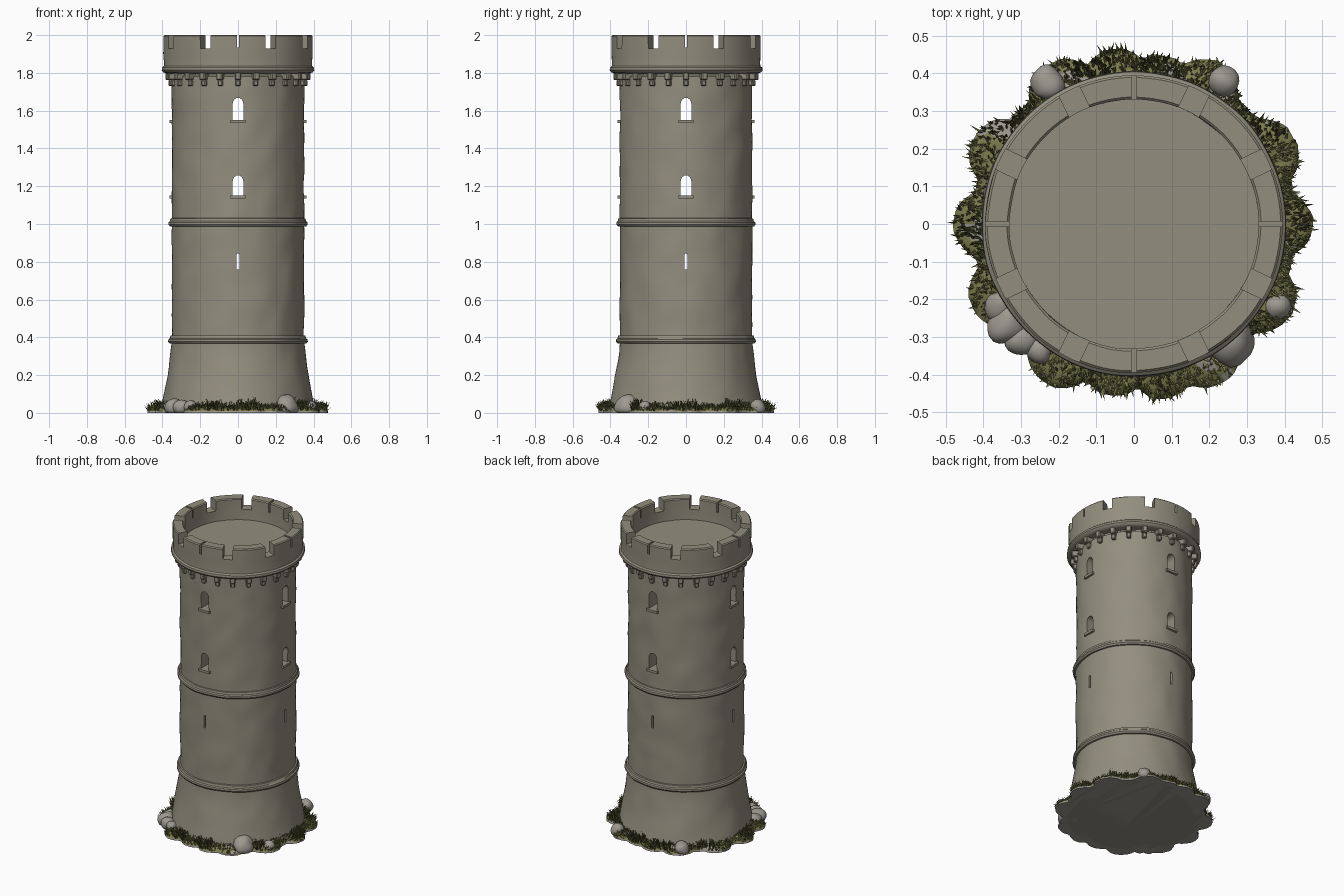
import bpy, bmesh, random
from math import sin, cos, pi, radians, sqrt, degrees
from mathutils import Vector, Matrix, noise

random.seed(4)
if "Cube" in bpy.data.objects:
    bpy.data.objects.remove(bpy.data.objects["Cube"])


def material(name, rgb):
    m = bpy.data.materials.new(name)
    m.use_nodes = True
    m.diffuse_color = (*rgb, 1)
    m.node_tree.nodes["Principled BSDF"].inputs["Base Color"].default_value = (*rgb, 1)
    return m


stone = material("warm grey stone", (0.29, 0.27, 0.21))
rock = material("pale rock", (0.34, 0.32, 0.28))
moss = material("olive moss", (0.20, 0.20, 0.075))
grass = material("dark grass", (0.105, 0.11, 0.035))


def finish(name, bm, mats, smooth=35):
    bmesh.ops.recalc_face_normals(bm, faces=bm.faces)
    mesh = bpy.data.meshes.new(name)
    bm.to_mesh(mesh)
    bm.free()
    for m in mats:
        mesh.materials.append(m)
    ob = bpy.data.objects.new(name, mesh)
    bpy.context.collection.objects.link(ob)
    if smooth:
        bpy.ops.object.select_all(action="DESELECT")
        bpy.context.view_layer.objects.active = ob
        ob.select_set(True)
        bpy.ops.object.shade_smooth_by_angle(angle=radians(smooth))
    return ob


def lathe(name, profile, ring=False, segs=120, wear=0.0):
    """Revolve (radius, z) points; a ring joins its ends, otherwise they are capped."""
    bm = bmesh.new()
    rows = []
    for r, z in profile:
        row = []
        for i in range(segs):
            a = 2 * pi * i / segs
            d = Vector((cos(a), sin(a), 0))
            rr = r + wear * noise.noise(d * 3 + Vector((0, 0, z * 8)))
            row.append(bm.verts.new(d * rr + Vector((0, 0, z))))
        rows.append(row)
    pairs = list(zip(rows, rows[1:])) + ([(rows[-1], rows[0])] if ring else [])
    for lo, hi in pairs:
        for i in range(segs):
            j = (i + 1) % segs
            bm.faces.new((lo[i], lo[j], hi[j], hi[i]))
    if not ring:
        bm.faces.new(rows[0])
        bm.faces.new(rows[-1])
    return finish(name, bm, [stone])


def box(bm, lo, hi, turn=0.0):
    """Box between two corners, turned about the tower axis."""
    lo, hi = Vector(lo), Vector(hi)
    m = Matrix.Rotation(turn, 4, "Z") @ Matrix.Translation((lo + hi) / 2)
    bmesh.ops.create_cube(bm, size=1, matrix=m @ Matrix.Diagonal((*(hi - lo), 1)))


def cut(target, cutter):
    cutter.hide_render = True
    mod = target.modifiers.new("openings", "BOOLEAN")
    mod.object = cutter
    mod.solver = "EXACT"
    bpy.context.view_layer.objects.active = target
    bpy.ops.object.modifier_apply(modifier=mod.name)
    bpy.data.objects.remove(cutter)


# Shaft with flared foot
flare = [(0.35 + 0.062 * (1 - z / 0.38) ** 1.3, z) for z in [0.38 * i / 8 for i in range(8)]]
upper = [(0.35, 0.38 + (1.78 - 0.38) * i / 30) for i in range(31)]
shaft = lathe("tower_shaft", flare + upper + [(0.335, 1.79), (0.335, 1.86)], wear=0.006)

# String courses
for name, z, r in (("lower_band", 0.385, 0.362), ("middle_band", 1.005, 0.36)):
    lathe(name, [(0.33, z - 0.02), (r, z - 0.018), (r + 0.008, z - 0.008), (r + 0.007, z + 0.004),
                 (r, z + 0.01), (r - 0.003, z + 0.024), (0.33, z + 0.03)], True, wear=0.006)

# Arched windows and arrow slits running through on both axes
windows = [(1.55, 0.118, 0.028), (1.15, 0.108, 0.028), (0.76, 0.085, 0.007)]
for z, h, w in windows:
    for turn in (0, pi / 2):
        bm = bmesh.new()
        spring = z + h - w * 1.15
        pts = [(-w, z), (w, z)] + [(w * cos(t * pi / 8), spring + w * 1.15 * sin(t * pi / 8))
                                   for t in range(9)]
        f = bm.faces.new([bm.verts.new((x, -0.6, zz)) for x, zz in pts])
        ext = bmesh.ops.extrude_face_region(bm, geom=[f])
        tops = [v for v in ext["geom"] if isinstance(v, bmesh.types.BMVert)]
        bmesh.ops.translate(bm, verts=tops, vec=(0, 1.2, 0))
        bmesh.ops.rotate(bm, verts=bm.verts, matrix=Matrix.Rotation(turn, 3, "Z"))
        cut(shaft, finish("window_cutter", bm, [stone], 0))

# Window sills
bm = bmesh.new()
for z, h, w in windows[:2]:
    for k in range(4):
        box(bm, (-0.04, -0.362, z - 0.016), (0.04, -0.33, z), k * pi / 2)
finish("window_sills", bm, [stone], 0)

# Corbels: two stacked steps each
bm = bmesh.new()
for k in range(24):
    box(bm, (-0.016, -0.384, 1.762), (0.016, -0.33, 1.81), k * pi / 12)
    box(bm, (-0.013, -0.368, 1.73), (0.013, -0.33, 1.763), k * pi / 12)
corbels = finish("corbels", bm, [stone], 0)
bev = corbels.modifiers.new("worn edges", "BEVEL")
bev.width = 0.005

# Parapet wall with a rounded lower moulding
parapet = lathe("parapet", [(0.325, 1.8), (0.375, 1.795), (0.397, 1.803), (0.405, 1.814), (0.403, 1.828),
                            (0.393, 1.836), (0.392, 1.85), (0.395, 1.9), (0.395, 1.994), (0.389, 2.0),
                            (0.337, 2.0), (0.331, 1.994), (0.331, 1.86)], True, wear=0.003)

# Crenels: two per quarter, plus a thin slit on each axis
bm = bmesh.new()
for k in range(4):
    box(bm, (-0.006, -0.5, 1.935), (0.006, -0.25, 2.1), k * pi / 2)
    for off in (26, 64):
        box(bm, (-0.03, -0.5, 1.93), (0.03, -0.25, 2.1), k * pi / 2 + radians(off))
cut(parapet, finish("crenel_cutter", bm, [stone], 0))

# Ground skirt: lobed outline made of overlapping clumps (angle, distance, size)
lobes = [(a, 0.385, 0.098) for a in (28, 62, 118, 152, 208, 241, 299, 330)]
lobes += [(0, 0.385, 0.09), (180, 0.39, 0.09), (97, 0.38, 0.09), (80, 0.37, 0.085),
          (262, 0.37, 0.09), (281, 0.38, 0.09)]


def reach(a):
    best = 0.43
    for deg, dist, size in lobes:
        d = a - radians(deg)
        q = size ** 2 - (dist * sin(d)) ** 2
        if q > 0 and cos(d) > 0:
            best = max(best, dist * cos(d) + sqrt(q))
    return best + 0.006 * noise.noise((cos(a) * 14, sin(a) * 14, 0))


def hump(a, t):
    """Skirt height; t runs from the rim (0) to the wall (1)."""
    n = noise.noise((cos(a) * 7, sin(a) * 7, t * 1.5))
    return 0.010 + (0.035 + 0.018 * n) * sqrt(t)


bm = bmesh.new()
segs, steps = 180, 6
rows = []
for s in range(-1, steps + 1):
    t = max(s, 0) / steps
    row = []
    for i in range(segs):
        a = 2 * pi * i / segs
        r = reach(a) * (1 - t) + 0.37 * t
        row.append(bm.verts.new((r * cos(a), r * sin(a), 0 if s < 0 else hump(a, t))))
    rows.append(row)
for s, (lo, hi) in enumerate(zip(rows, rows[1:])):
    for i in range(segs):
        j = (i + 1) % segs
        f = bm.faces.new((lo[i], lo[j], hi[j], hi[i]))
        bare = noise.noise(f.calc_center_median() * 9) > 0.22
        f.material_index = 0 if s == 0 or bare else 1
bm.faces.new(rows[0])
finish("ground_skirt", bm, [rock, moss], 50)

# Boulders at the foot (angle, distance, size)
bm = bmesh.new()
boulders = [(310, 0.40, 0.065), (218, 0.43, 0.05), (226, 0.43, 0.04), (233, 0.42, 0.035),
            (211, 0.42, 0.04), (122, 0.44, 0.045), (58, 0.45, 0.04), (330, 0.44, 0.035)]
for deg, dist, size in boulders:
    c = Vector((dist * cos(radians(deg)), dist * sin(radians(deg)), 0.03))
    made = bmesh.ops.create_icosphere(bm, subdivisions=3, radius=size)["verts"]
    for v in made:
        v.co *= 1 + 0.25 * noise.noise(v.co * 18 + c * 9)
        v.co.z = max(v.co.z, -0.03)
        v.co += c
finish("boulders", bm, [rock], 50)

# Grass blades: thin leaning spikes in tufts, dark clumps between mossy ones
bm = bmesh.new()
dark_spots = (0, 38, 80, 105, 142, 183, 250, 276, 318)
for k in range(2600):
    a = random.uniform(0, 2 * pi)
    near = min(abs((degrees(a) - d + 180) % 360 - 180) for d in dark_spots)
    if any(abs(degrees(a) - d) < 6 for d in (218, 229, 310)):
        continue
    t = random.random() ** 1.2 * 0.85
    r = reach(a) * (1 - t) + 0.39 * t - 0.006
    p = Vector((r * cos(a), r * sin(a), hump(a, t) - 0.004))
    lean = Vector((cos(a), sin(a), 0)) * 0.012 + Vector((random.gauss(0, 1), random.gauss(0, 1), 0)) * 0.008
    h = random.uniform(0.012, 0.028) * (1.6 if near < 8 else 0.8)
    turn = random.uniform(0, pi)
    foot = [bm.verts.new(p + Vector((cos(turn + q * 2 * pi / 3), sin(turn + q * 2 * pi / 3), 0)) * 0.005)
            for q in range(3)]
    tip = bm.verts.new(p + lean + Vector((0, 0, h)))
    tone = 1 if random.random() < (0.75 if near < 8 else 0.2) else 0
    for q in range(3):
        bm.faces.new((foot[q], foot[(q + 1) % 3], tip)).material_index = tone
finish("grass_blades", bm, [moss, grass], 0)
